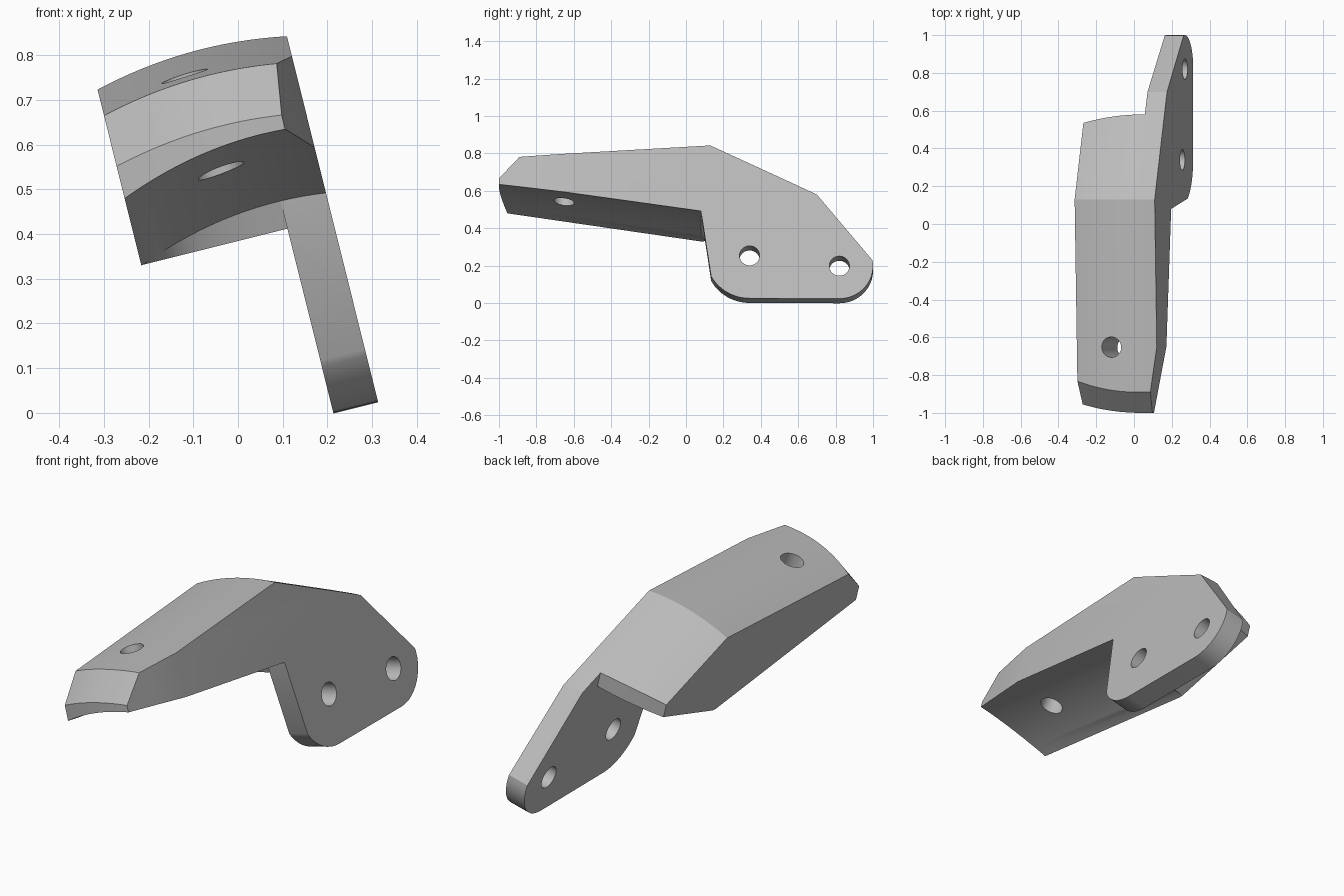
import bpy, bmesh, math
from mathutils import Matrix, Vector

cube = bpy.data.objects.get("Cube")
if cube:
    bpy.data.objects.remove(cube, do_unlink=True)

# Bracket frame: u across the arm, y along it, w up; leaned over at the end
LEAN = math.radians(14)
U_LEFT, U_INNER, U_OUTER = -0.13, 0.207, 0.31


def crown(u):
    return 0.018 - 0.5 * (u - 0.12) ** 2


def hollow(u):
    return 0.012 - 0.6 * (u - 0.2) ** 2


def end_round(u):
    return 0.045 * (max(0.2 - u, 0) / 0.33) ** 2


def arm_top(u):
    g, h = crown(u), end_round(u)
    return [(-1 + h, 0.58 + hollow(u)), (-1 + h, 0.614 + g),
            (-0.89 + 1.3 * h, 0.731 + g), (0.13, 0.791 + g),
            (0.58 - h, 0.578 + 0.475 * h + g)]


def throat(u):
    return [(0.08, 0.425 + hollow(u))]


def arm_heel(u):
    return [(0.58 - end_round(u), 0.52), (0.1, 0.373)]


def arc(y, w, r, start, end, n=14):
    angles = [math.radians(start + (end - start) * i / n) for i in range(n + 1)]
    return [(y + r * math.cos(a), w + r * math.sin(a)) for a in angles]


def tab_outline(u):
    return ([(0.7, 0.52 + crown(u))] + arc(0.82, 0.127, 0.18, 10, -90)
            + arc(0.34, 0.184, 0.235, 270, 209))


def arm_profile(u):
    return arm_top(u) + arm_heel(u) + throat(u)


def plate_profile(u):
    return arm_top(u) + tab_outline(u) + throat(u)


def ring(bm, u, points):
    return [bm.verts.new((u, y, w)) for y, w in points]


def loft(bm, profile, u0, u1, steps):
    rings = []
    for i in range(steps + 1):
        u = u0 + (u1 - u0) * i / steps
        rings.append(ring(bm, u, profile(u)))
    for a, b in zip(rings, rings[1:]):
        for i in range(len(a)):
            j = (i + 1) % len(a)
            bm.faces.new((a[i], a[j], b[j], b[i]))
    return rings


def make_object(name, bm):
    mesh = bpy.data.meshes.new(name)
    bm.to_mesh(mesh)
    bm.free()
    obj = bpy.data.objects.new(name, mesh)
    bpy.context.collection.objects.link(obj)
    return obj


# Arched arm and side plate as one closed shell
bm = bmesh.new()
arm = loft(bm, arm_profile, U_LEFT, U_INNER, 16)
plate = loft(bm, plate_profile, U_INNER, U_OUTER, 4)
bm.faces.new(arm[0])
bm.faces.new(plate[-1])
inner = (arm_top(U_INNER)[-1:] + tab_outline(U_INNER) + throat(U_INNER)
         + arm_heel(U_INNER)[::-1])
bm.faces.new(ring(bm, U_INNER, inner))
bmesh.ops.remove_doubles(bm, verts=bm.verts[:], dist=1e-5)
bmesh.ops.recalc_face_normals(bm, faces=bm.faces[:])

# Taper on the outer side of the front end
cut = bmesh.ops.bisect_plane(
    bm, geom=bm.verts[:] + bm.edges[:] + bm.faces[:], dist=1e-5,
    plane_co=(U_OUTER, -0.65, 0), plane_no=Vector((0.35, -0.054, 0)).normalized(),
    clear_outer=True)
rim = [e for e in cut["geom_cut"] if isinstance(e, bmesh.types.BMEdge)]
bmesh.ops.holes_fill(bm, edges=[e for e in rim if e.is_boundary], sides=0)
bmesh.ops.recalc_face_normals(bm, faces=bm.faces[:])
bracket = make_object("bracket", bm)

# Bolt holes: two through the plate, one through the arm
bm = bmesh.new()
across = Matrix.Rotation(math.pi / 2, 4, 'Y')
down = Matrix.Rotation(math.radians(-7), 4, 'Y')
for place, turn in (((0.26, 0.34, 0.184), across),
                    ((0.26, 0.82, 0.127), across),
                    ((0.081, -0.652, 0.64), down)):
    bmesh.ops.create_cone(bm, cap_ends=True, segments=40, radius1=0.054,
                          radius2=0.054, depth=0.4,
                          matrix=Matrix.Translation(place) @ turn)
cutter = make_object("hole_cutter", bm)
cutter.hide_render = True

bpy.ops.object.select_all(action='DESELECT')
bracket.select_set(True)
bpy.context.view_layer.objects.active = bracket
mod = bracket.modifiers.new("holes", 'BOOLEAN')
mod.operation = 'DIFFERENCE'
mod.solver = 'EXACT'
mod.object = cutter
bpy.ops.object.modifier_apply(modifier=mod.name)
bpy.data.objects.remove(cutter, do_unlink=True)

# Lean, shading and colour
bracket.data.transform(Matrix.Rotation(-LEAN, 4, 'Y'))
bpy.ops.object.shade_smooth_by_angle(angle=math.radians(25))
grey = bpy.data.materials.new("light_grey")
grey.use_nodes = True
colour = (0.5, 0.5, 0.5, 1)
grey.diffuse_color = colour
grey.node_tree.nodes["Principled BSDF"].inputs["Base Color"].default_value = colour
bracket.data.materials.clear()
bracket.data.materials.append(grey)
